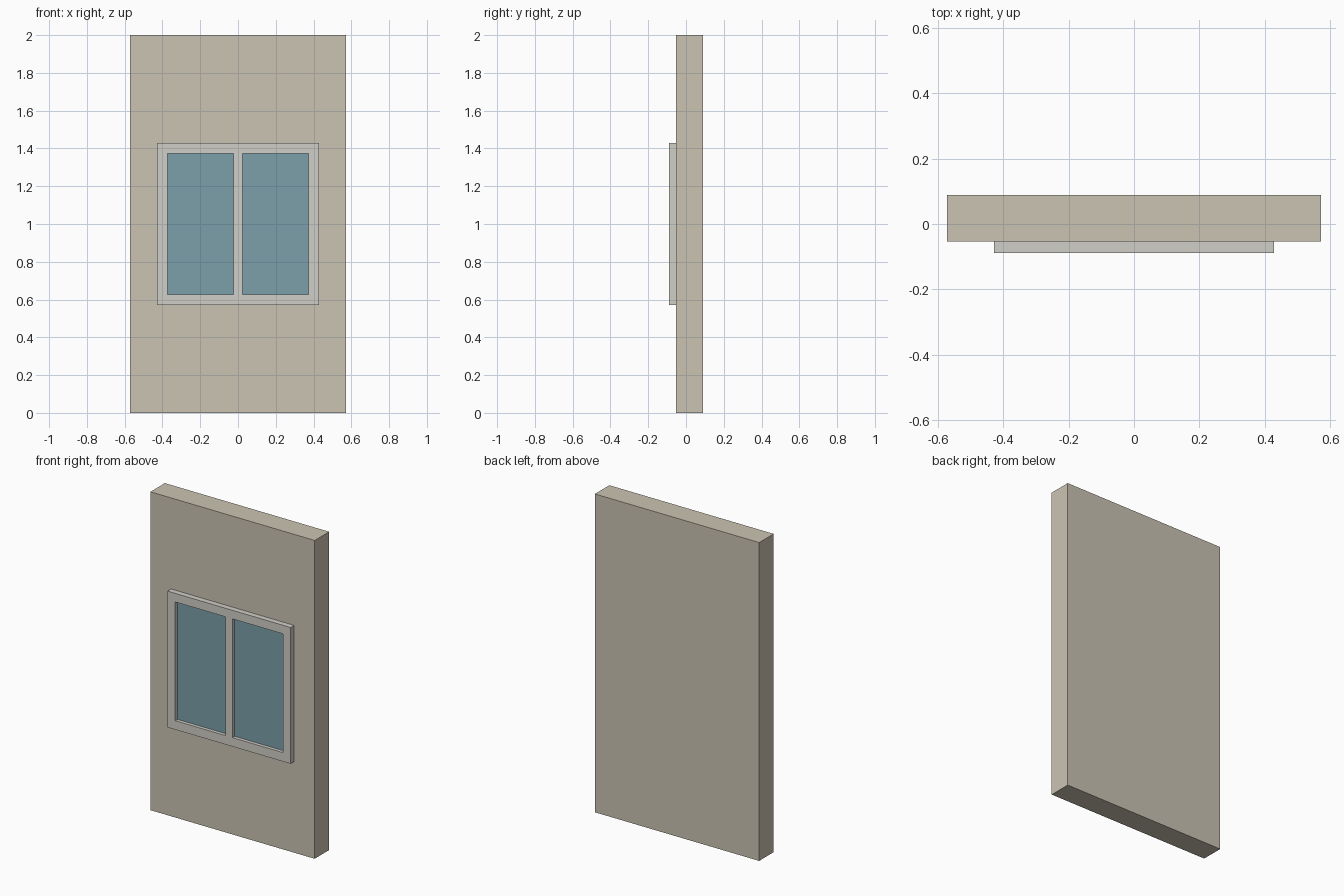
import bpy, bmesh

if "Cube" in bpy.data.objects:
    bpy.data.objects.remove(bpy.data.objects["Cube"])

BACK, WALL_FRONT, FRAME_FRONT = 0.089, -0.054, -0.089
GLASS_FRONT = -0.067


def material(name, color):
    mat = bpy.data.materials.new(name)
    mat.diffuse_color = (*color, 1)
    mat.use_nodes = True
    mat.node_tree.nodes["Principled BSDF"].inputs["Base Color"].default_value = mat.diffuse_color
    return mat


def finish(bm, name, mat):
    bmesh.ops.recalc_face_normals(bm, faces=bm.faces)
    mesh = bpy.data.meshes.new(name)
    bm.to_mesh(mesh)
    bm.free()
    mesh.materials.append(mat)
    obj = bpy.data.objects.new(name, mesh)
    bpy.context.collection.objects.link(obj)
    return obj


def box(name, lo, hi, mat):
    bm = bmesh.new()
    bmesh.ops.create_cube(bm, size=1)
    for v in bm.verts:
        v.co = [(a + b) / 2 + c * (b - a) for a, b, c in zip(lo, hi, v.co)]
    return finish(bm, name, mat)


wall_mat = material("wall_plaster", (0.60, 0.55, 0.45))
frame_mat = material("frame_paint", (0.64, 0.62, 0.57))
glass_mat = material("glass", (0.20, 0.35, 0.40))

# Solid wall panel
box("wall", (-0.571, WALL_FRONT, 0), (0.571, BACK, 2), wall_mat)

# Window frame: a grid of cells with the two panes left open, extruded forward
xs = (-0.428, -0.374, -0.023, 0.023, 0.374, 0.428)
zs = (0.572, 0.628, 1.374, 1.428)
bm = bmesh.new()
grid = [[bm.verts.new((x, WALL_FRONT, z)) for z in zs] for x in xs]
for i in range(len(xs) - 1):
    for j in range(len(zs) - 1):
        if j == 1 and i in (1, 3):
            continue
        bm.faces.new((grid[i][j], grid[i + 1][j], grid[i + 1][j + 1], grid[i][j + 1]))
ext = bmesh.ops.extrude_face_region(bm, geom=bm.faces[:], use_keep_orig=True)
for v in ext["geom"]:
    if isinstance(v, bmesh.types.BMVert):
        v.co.y = FRAME_FRONT
finish(bm, "window_frame", frame_mat)

# Glass panes, recessed inside the frame openings
for side, i in (("left", 1), ("right", 3)):
    box("glass_" + side, (xs[i], GLASS_FRONT, zs[1]),
        (xs[i + 1], WALL_FRONT, zs[2]), glass_mat)
